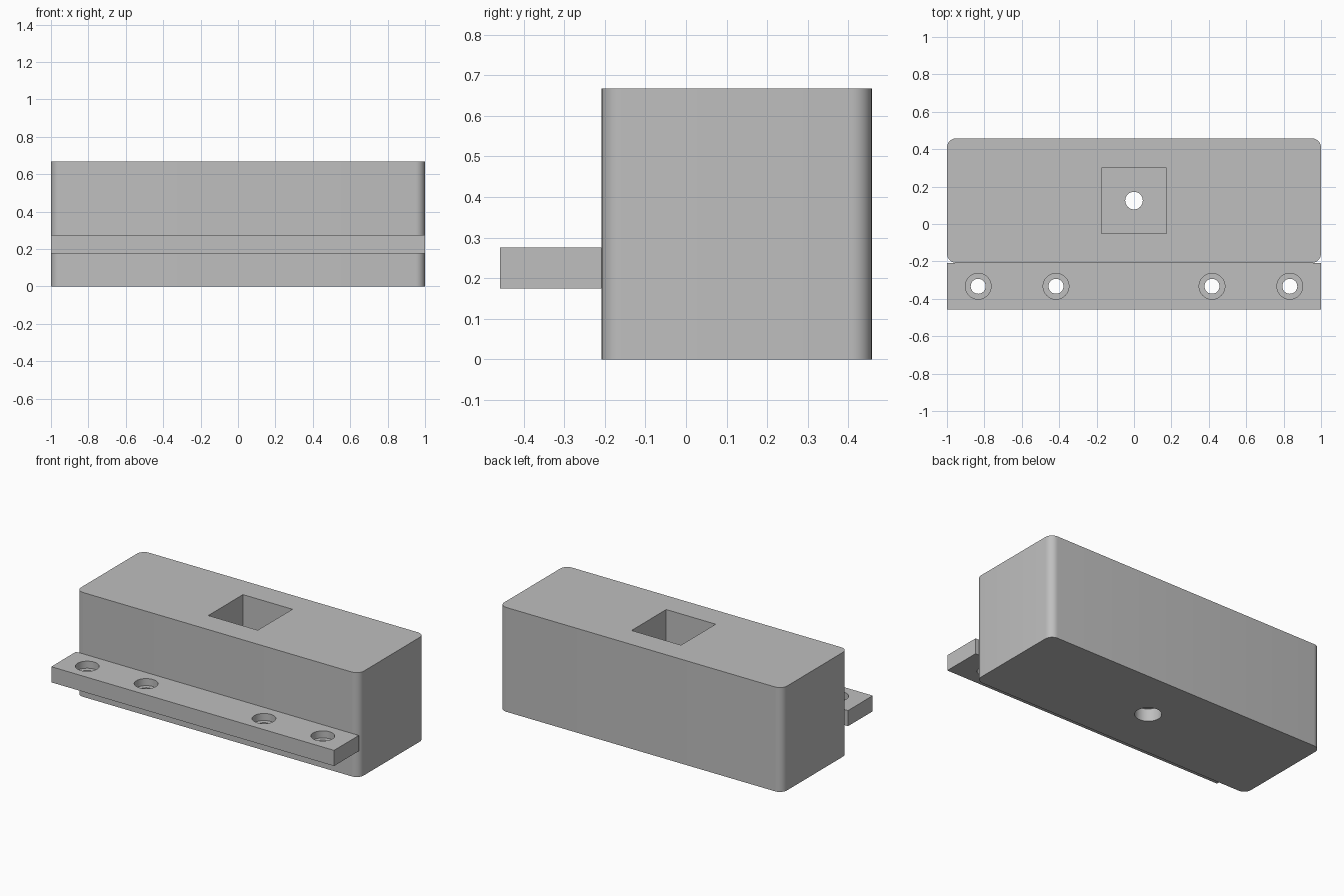
import bpy, bmesh, math
from mathutils import Matrix

if "Cube" in bpy.data.objects:
    bpy.data.objects.remove(bpy.data.objects["Cube"], do_unlink=True)

# One flat grey plastic
grey = bpy.data.materials.new("light_grey")
grey.use_nodes = True
grey.diffuse_color = (0.52, 0.52, 0.52, 1)
grey.node_tree.nodes["Principled BSDF"].inputs["Base Color"].default_value = (0.52, 0.52, 0.52, 1)


def make_object(name, bm):
    mesh = bpy.data.meshes.new(name)
    bm.to_mesh(mesh)
    bm.free()
    mesh.materials.append(grey)
    obj = bpy.data.objects.new(name, mesh)
    bpy.context.collection.objects.link(obj)
    return obj


def box(name, low, high, radius=0):
    """Box between two corners, with optionally rounded vertical edges."""
    bm = bmesh.new()
    size = [h - l for l, h in zip(low, high)]
    middle = [(h + l) / 2 for l, h in zip(low, high)]
    bmesh.ops.create_cube(bm, size=1, matrix=Matrix.Translation(middle) @ Matrix.Diagonal((*size, 1)))
    if radius:
        upright = [e for e in bm.edges if abs(e.verts[0].co.z - e.verts[1].co.z) > 0.01]
        bmesh.ops.bevel(bm, geom=upright, offset=radius, segments=8, profile=0.5, affect='EDGES')
    return make_object(name, bm)


def cylinder(name, x, y, bottom, top, radius):
    bm = bmesh.new()
    bmesh.ops.create_cone(bm, cap_ends=True, segments=48, radius1=radius, radius2=radius,
                          depth=top - bottom, matrix=Matrix.Translation((x, y, (top + bottom) / 2)))
    return make_object(name, bm)


def cut(target, cutter):
    """Subtract the cutter from the target, then discard the cutter."""
    cutter.hide_render = True
    mod = target.modifiers.new("cut", 'BOOLEAN')
    mod.operation = 'DIFFERENCE'
    mod.solver = 'EXACT'
    mod.object = cutter
    bpy.context.view_layer.objects.active = target
    bpy.ops.object.modifier_apply(modifier=mod.name)
    bpy.data.objects.remove(cutter, do_unlink=True)


FRONT, BACK, SPLIT = -0.458, 0.458, -0.208
HEIGHT = 0.667
CENTRE_Y = (SPLIT + BACK) / 2
FLANGE_LOW, FLANGE_HIGH = 0.175, 0.275

# Main block with a square socket and a bolt hole recessed from below
block = box("main_block", (-1, SPLIT, 0), (1, BACK, HEIGHT), 0.05)
half = 0.175
cut(block, box("socket_cutter", (-half, CENTRE_Y - half, 0.167), (half, CENTRE_Y + half, 0.8)))
cut(block, cylinder("bolt_cutter", 0, CENTRE_Y, -0.1, 0.3, 0.047))
cut(block, cylinder("bolt_head_cutter", 0, CENTRE_Y, -0.1, 0.08, 0.077))

# Front flange with four counterbored screw holes
flange = box("mounting_flange", (-1, FRONT, FLANGE_LOW), (1, SPLIT, FLANGE_HIGH))
hole_y = (FRONT + SPLIT) / 2
for x in (-0.833, -0.417, 0.417, 0.833):
    cut(flange, cylinder("screw_cutter", x, hole_y, 0.1, 0.4, 0.04))
    cut(flange, cylinder("screw_head_cutter", x, hole_y, FLANGE_HIGH - 0.045, 0.4, 0.069))

# Smooth the rounded walls, keep the corners crisp
for obj in (block, flange):
    bpy.ops.object.select_all(action='DESELECT')
    obj.select_set(True)
    bpy.context.view_layer.objects.active = obj
    bpy.ops.object.shade_smooth_by_angle(angle=math.radians(30))
